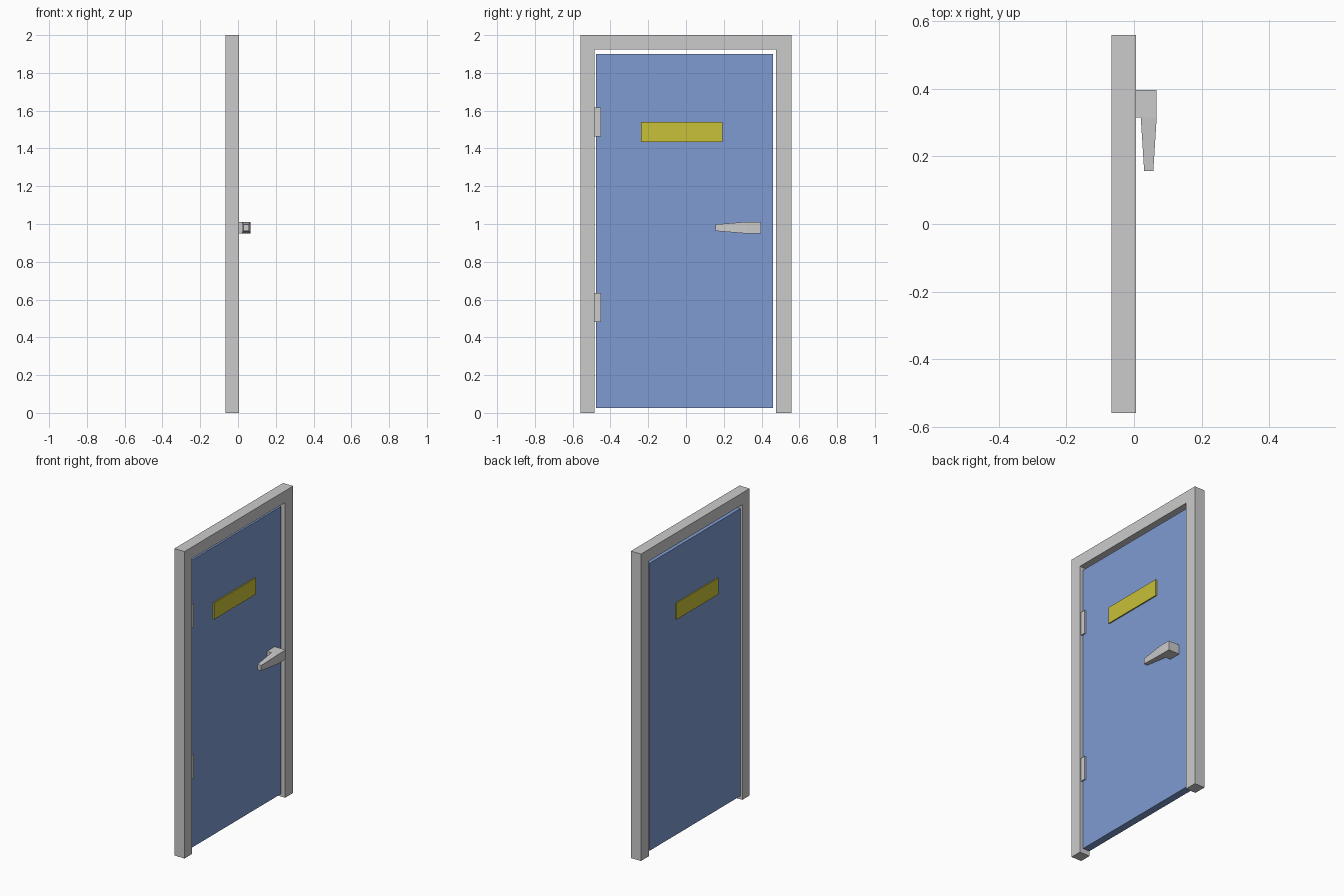
import bpy, bmesh

if "Cube" in bpy.data.objects:
    bpy.data.objects.remove(bpy.data.objects["Cube"])


def finish(name, bm, color=None):
    bmesh.ops.recalc_face_normals(bm, faces=bm.faces)
    mesh = bpy.data.meshes.new(name)
    bm.to_mesh(mesh)
    bm.free()
    obj = bpy.data.objects.new(name, mesh)
    bpy.context.collection.objects.link(obj)
    if color:
        mat = bpy.data.materials.new(name + "_paint")
        mat.diffuse_color = color
        mat.use_nodes = True
        mat.node_tree.nodes["Principled BSDF"].inputs["Base Color"].default_value = mat.diffuse_color
        mesh.materials.append(mat)
    return obj


def extrude_x(name, profile, x0, x1, color=None):
    """Extrude a (y, z) outline from x0 to x1."""
    bm = bmesh.new()
    face = bm.faces.new([bm.verts.new((x0, y, z)) for y, z in profile])
    ext = bmesh.ops.extrude_face_region(bm, geom=[face])["geom"]
    bmesh.ops.translate(bm, vec=(x1 - x0, 0, 0),
                        verts=[v for v in ext if isinstance(v, bmesh.types.BMVert)])
    return finish(name, bm, color)


def box(name, x, y, z, color=None):
    return extrude_x(name, [(y[0], z[0]), (y[1], z[0]), (y[1], z[1]), (y[0], z[1])],
                     x[0], x[1], color)


# Door frame: inverted U, open at the floor
extrude_x("door_frame", [(-0.559, 0), (-0.484, 0), (-0.484, 1.923), (0.477, 1.923),
                         (0.477, 0), (0.559, 0), (0.559, 2), (-0.559, 2)], -0.067, 0.006)

# Door leaf, and the sign showing on both faces
box("door_leaf", (-0.060, -0.012), (-0.476, 0.461), (0.027, 1.90), (0.21, 0.33, 0.65, 1))
box("door_sign", (-0.067, -0.004), (-0.238, 0.192), (1.433, 1.54), (0.58, 0.53, 0.04, 1))

# Hinges
for i, z in enumerate((0.557, 1.54)):
    box(f"hinge_{i + 1}", (-0.03, -0.003), (-0.487, -0.451), (z - 0.077, z + 0.077))

# Handle: block with a stem into the door and a lever tapering towards -y
bm = bmesh.new()
sections = [(0.396, 0.020, 0.067, 0.950, 1.011),
            (0.315, 0.020, 0.067, 0.950, 1.011),
            (0.157, 0.030, 0.057, 0.963, 0.998)]
rings = [[bm.verts.new(p) for p in ((a, y, c), (b, y, c), (b, y, d), (a, y, d))]
         for y, a, b, c, d in sections]
for r, s in zip(rings, rings[1:]):
    for i in range(4):
        j = (i + 1) % 4
        if r is rings[0] and i == 3:
            # stem rises from the block's inner face
            base = [bm.verts.new((-0.012, v.co.y, v.co.z)) for v in (r[3], r[0], s[0], s[3])]
            top = (r[3], r[0], s[0], s[3])
            for k in range(4):
                m = (k + 1) % 4
                bm.faces.new((top[k], top[m], base[m], base[k]))
            bm.faces.new(base)
        else:
            bm.faces.new((r[i], r[j], s[j], s[i]))
bm.faces.new(rings[0])
bm.faces.new(rings[-1])
finish("door_handle", bm)
